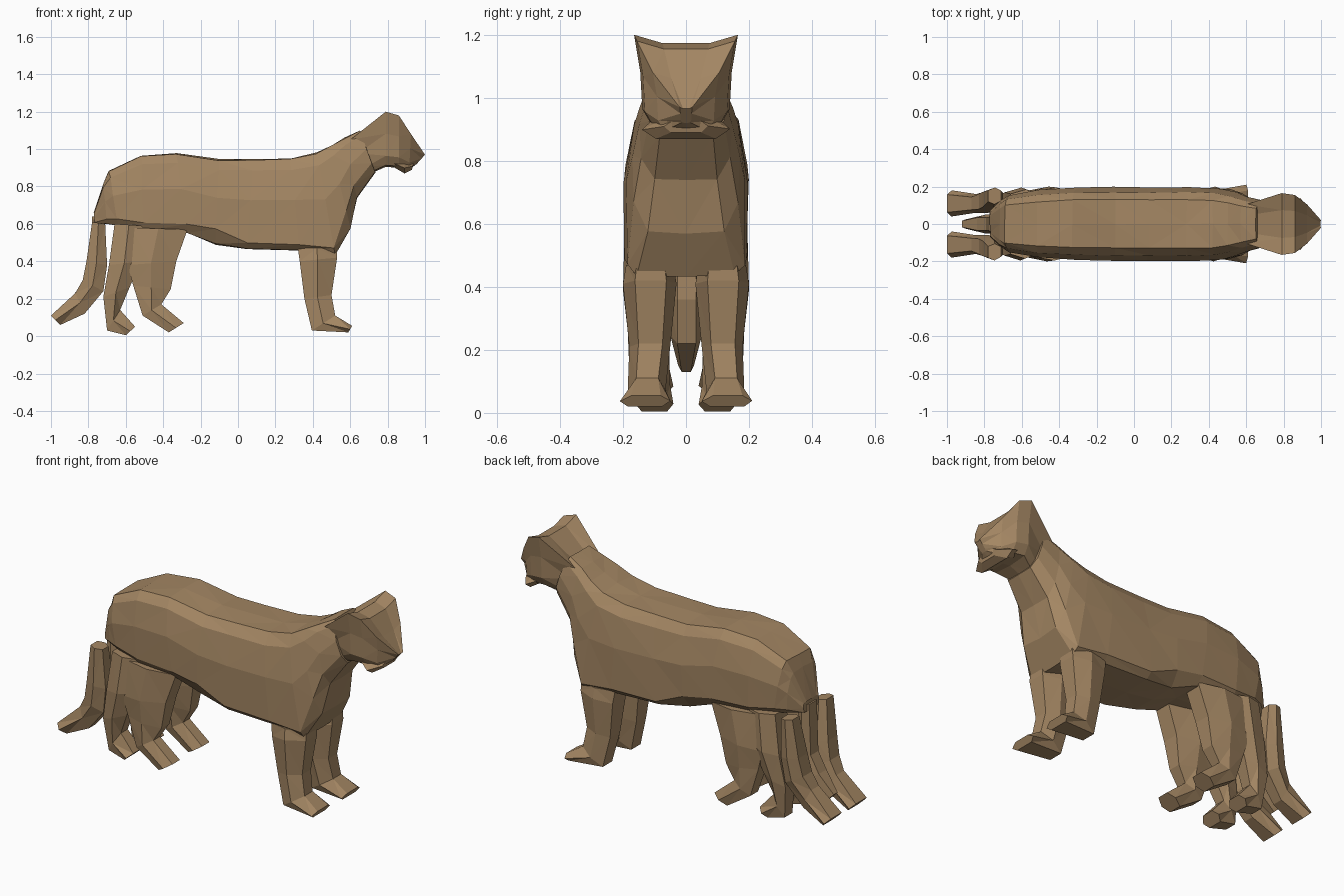
import bpy, bmesh, random
from mathutils import Vector

random.seed(4)
fur = bpy.data.materials.new("tan_fur")
fur.diffuse_color = (0.37, 0.24, 0.125, 1)

# Cross-sections: (sideways fraction, fraction from first edge to second edge)
def mirrored(half):
    return half + [(-s, t) for s, t in reversed(half) if s > 0]

def body_ring(low, belly):
    """Torso ring: low = height fraction of the flank's lower corner."""
    return mirrored([(0, 0), (.66, .01), (.86, .12), (1, .45), (.98, low), (belly, .99), (0, 1)])

HEAD = mirrored([(0, .09), (.45, .09), (1, 0), (.88, .4), (.84, .8), (.66, .97), (0, 1)])
LIMB = [(.62, 0), (1, .48), (.68, 1), (-.68, 1), (-1, .52), (-.55, 0)]


def loft(name, ring, sections, side=1, jitter=0):
    """Skin rings; each section is (x1, z1, x2, z2, centre y, half width[, own ring])."""
    bm = bmesh.new()
    loops = []
    for x1, z1, x2, z2, cy, hw, *own in sections:
        a, b = Vector((x1, cy * side, z1)), Vector((x2, cy * side, z2))
        loop = []
        for s, t in (own[0] if own else ring):
            p = a.lerp(b, t) + Vector((0, s * hw, 0))
            p += Vector([random.uniform(-jitter, jitter) for _ in range(3)])
            loop.append(bm.verts.new(p))
        loops.append(loop)
    n = len(ring)
    for lo, hi in zip(loops, loops[1:]):
        for i in range(n):
            j = (i + 1) % n
            bm.faces.new((lo[i], lo[j], hi[j], hi[i]))
    bm.faces.new(loops[0])
    bm.faces.new(loops[-1])
    bmesh.ops.triangulate(bm, faces=bm.faces[:])
    bmesh.ops.recalc_face_normals(bm, faces=bm.faces[:])
    me = bpy.data.meshes.new(name)
    bm.to_mesh(me)
    bm.free()
    me.materials.append(fur)
    ob = bpy.data.objects.new(name, me)
    bpy.context.collection.objects.link(ob)
    return ob


# Torso from rump to neck: soft belly edge behind, square flank in front
REAR, MID, FRONT, CHEST = (body_ring(.88, .8), body_ring(.82, .7),
                           body_ring(.93, .82), body_ring(.78, .7))
loft("torso", REAR, [
    (-.77, .66, -.77, .60, 0, .07),
    (-.72, .82, -.70, .60, 0, .125),
    (-.69, .885, -.64, .59, 0, .15),
    (-.52, .965, -.50, .56, 0, .18),
    (-.33, .98, -.27, .55, 0, .193),
    (-.10, .945, -.12, .49, 0, .197, MID),
    (.08, .945, .05, .465, 0, .197, FRONT),
    (.28, .95, .33, .455, 0, .197, FRONT),
    (.42, .98, .52, .43, 0, .19, FRONT),
    (.50, 1.02, .60, .57, 0, .17, CHEST),
    (.57, 1.06, .635, .74, 0, .145, CHEST),
    (.65, 1.10, .735, .875, 0, .122, CHEST)], jitter=.003)

# Head with raised ear corners and a sloping face
loft("head", HEAD, [
    (.60, 1.05, .71, .87, 0, .105),
    (.79, 1.20, .79, .905, 0, .165),
    (.86, 1.18, .86, .90, 0, .155),
    (.925, 1.08, .915, .89, 0, .105),
    (1.0, .97, .955, .92, 0, .02)])

# Lower jaw
loft("jaw", LIMB, [
    (.83, .95, .83, .905, 0, .11),
    (.89, .93, .89, .87, 0, .14),
    (.94, .93, .93, .89, 0, .07)])

# Tail hanging behind the rump
loft("tail", LIMB, [
    (-.71, .63, -.78, .64, 0, .05),
    (-.71, .36, -.79, .36, 0, .05),
    (-.75, .22, -.84, .27, 0, .05),
    (-.88, .13, -.92, .17, 0, .025)])

# Legs, repeated on both sides
LEGS = {
    "front_leg": [
        (.53, .47, .32, .47, .115, .075),
        (.53, .42, .33, .40, .115, .085),
        (.50, .22, .355, .20, .115, .065),
        (.52, .11, .395, .03, .125, .06),
        (.61, .055, .59, .02, .13, .08)],
    "hind_leg_forward": [
        (-.27, .57, -.57, .58, .115, .08),
        (-.33, .40, -.59, .38, .12, .08),
        (-.36, .25, -.56, .27, .125, .06),
        (-.41, .17, -.51, .11, .13, .05),
        (-.29, .07, -.37, .02, .13, .055)],
    "hind_leg_middle": [
        (-.50, .59, -.66, .60, .11, .075),
        (-.52, .40, -.69, .38, .115, .08),
        (-.58, .26, -.72, .21, .115, .06),
        (-.63, .14, -.70, .03, .10, .05),
        (-.55, .05, -.60, .005, .10, .06)],
    "hind_leg_trailing": [
        (-.71, .60, -.78, .61, .15, .045),
        (-.70, .38, -.81, .40, .13, .06),
        (-.72, .24, -.83, .30, .12, .06),
        (-.82, .12, -.87, .23, .11, .05),
        (-.95, .06, -1.0, .11, .11, .07)],
}
for name, sections in LEGS.items():
    for side, label in ((-1, "near"), (1, "far")):
        loft(f"{name}_{label}", LIMB, sections, side)
